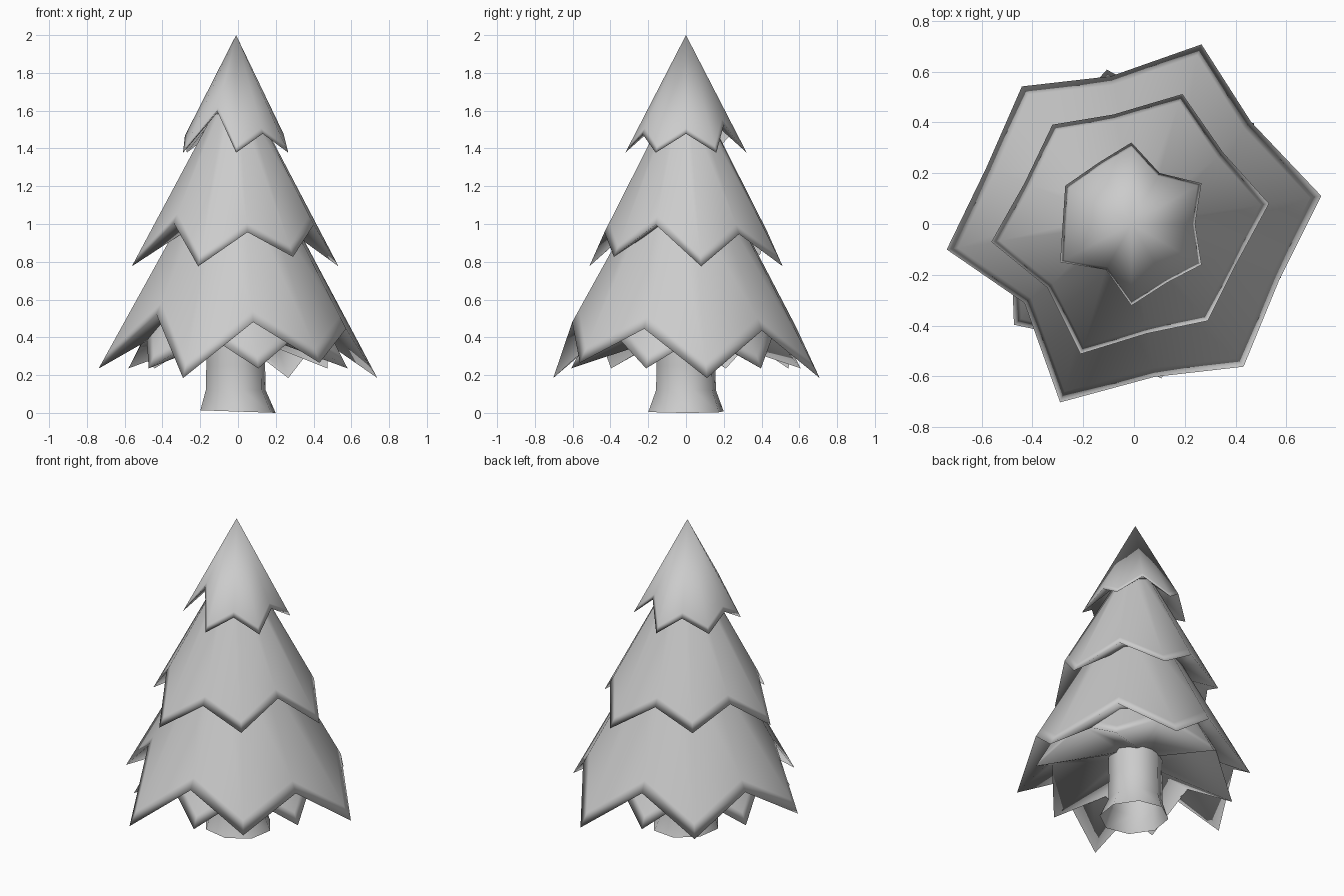
import bpy, bmesh
from math import cos, sin, pi, radians
from mathutils import Vector

if "Cube" in bpy.data.objects:
    bpy.data.objects.remove(bpy.data.objects["Cube"])


def loft(name, rings):
    """Open-ended smooth skin through equal-length rings of points."""
    bm = bmesh.new()
    loops = [[bm.verts.new(p) for p in ring] for ring in rings]
    n = len(loops[0])
    for a, b in zip(loops, loops[1:]):
        for i in range(n):
            j = (i + 1) % n
            bm.faces.new((a[i], b[i], b[j], a[j]))
    bmesh.ops.remove_doubles(bm, verts=bm.verts, dist=1e-4)
    for f in bm.faces:
        f.smooth = True
    me = bpy.data.meshes.new(name)
    bm.to_mesh(me)
    bm.free()
    ob = bpy.data.objects.new(name, me)
    bpy.context.collection.objects.link(ob)
    return ob


def tier(name, rim, apex, top, inner, inner_z):
    """Zigzag-edged cone: rim points, cut below the apex, shallow underside."""
    apex = Vector(apex)
    rim = [apex.lerp(Vector(p), 1.004) for p in rim]
    toward = lambda t: [apex.lerp(p, t) for p in rim]
    under = [Vector((p.x * inner, p.y * inner, inner_z)) for p in rim]
    loft(name, [toward(top), toward(0.94), rim, under])


# Top tier, ending in the point
tier("top_branches", [
    (0.265, -0.16, 1.38), (0.24, 0, 1.48), (0.265, 0.16, 1.38), (0.10, 0.20, 1.53),
    (-0.01, 0.32, 1.38), (-0.14, 0.24, 1.48), (-0.27, 0.15, 1.38), (-0.28, 0, 1.47),
    (-0.29, -0.15, 1.38), (-0.11, -0.18, 1.60), (-0.01, -0.32, 1.38), (0.13, -0.23, 1.48)],
    (-0.01, 0, 2.0), 0.00001, 0.4, 1.58)

# Middle tier
tier("middle_branches", [
    (0.53, 0.08, 0.78), (0.35, 0.28, 0.95), (0.19, 0.51, 0.78), (-0.08, 0.43, 0.96),
    (-0.32, 0.39, 0.84), (-0.43, 0.16, 0.97), (-0.56, -0.07, 0.78), (-0.34, -0.25, 1.01),
    (-0.21, -0.51, 0.78), (0.05, -0.43, 0.96), (0.29, -0.38, 0.83), (0.40, -0.16, 1.00)],
    (-0.01, 0, 1.81), 0.2, 0.55, 1.02)

# Lower tier
tier("lower_branches", [
    (0.735, 0.11, 0.19), (0.46, 0.40, 0.44), (0.265, 0.705, 0.19), (-0.09, 0.58, 0.46),
    (-0.44, 0.54, 0.24), (-0.58, 0.22, 0.46), (-0.735, -0.10, 0.24), (-0.43, -0.31, 0.525),
    (-0.29, -0.70, 0.19), (0.08, -0.60, 0.485), (0.43, -0.56, 0.27), (0.57, -0.22, 0.45)],
    (0, 0, 1.57), 0.36, 0.55, 0.52)

# Inner skirt, turned so its tips show in the gaps above
skirt = []
for i in range(12):
    r, z = ((0.615, 0.24), (0.49, 0.42))[i % 2]
    a = radians(40) + i * pi / 6
    skirt.append((r * cos(a), r * sin(a), z))
tier("bottom_branches", skirt, (0, 0, 1.38), 0.6, 0.22, 0.41)

# Flared trunk, its foot slightly tilted and open underneath
profile = [(0.16, 0.5, -0.01), (0.16, 0.25, -0.012), (0.163, 0.12, -0.012), (0.205, 0.007, 0)]
rings = []
for k, (r, z, cx) in enumerate(profile):
    tilt = 0.007 if k == 3 else 0
    rings.append([(cx + r * cos(a), r * sin(a), z - tilt * cos(a))
                  for a in ((i + 0.3) * pi / 4 for i in range(8))])
loft("trunk", rings)
